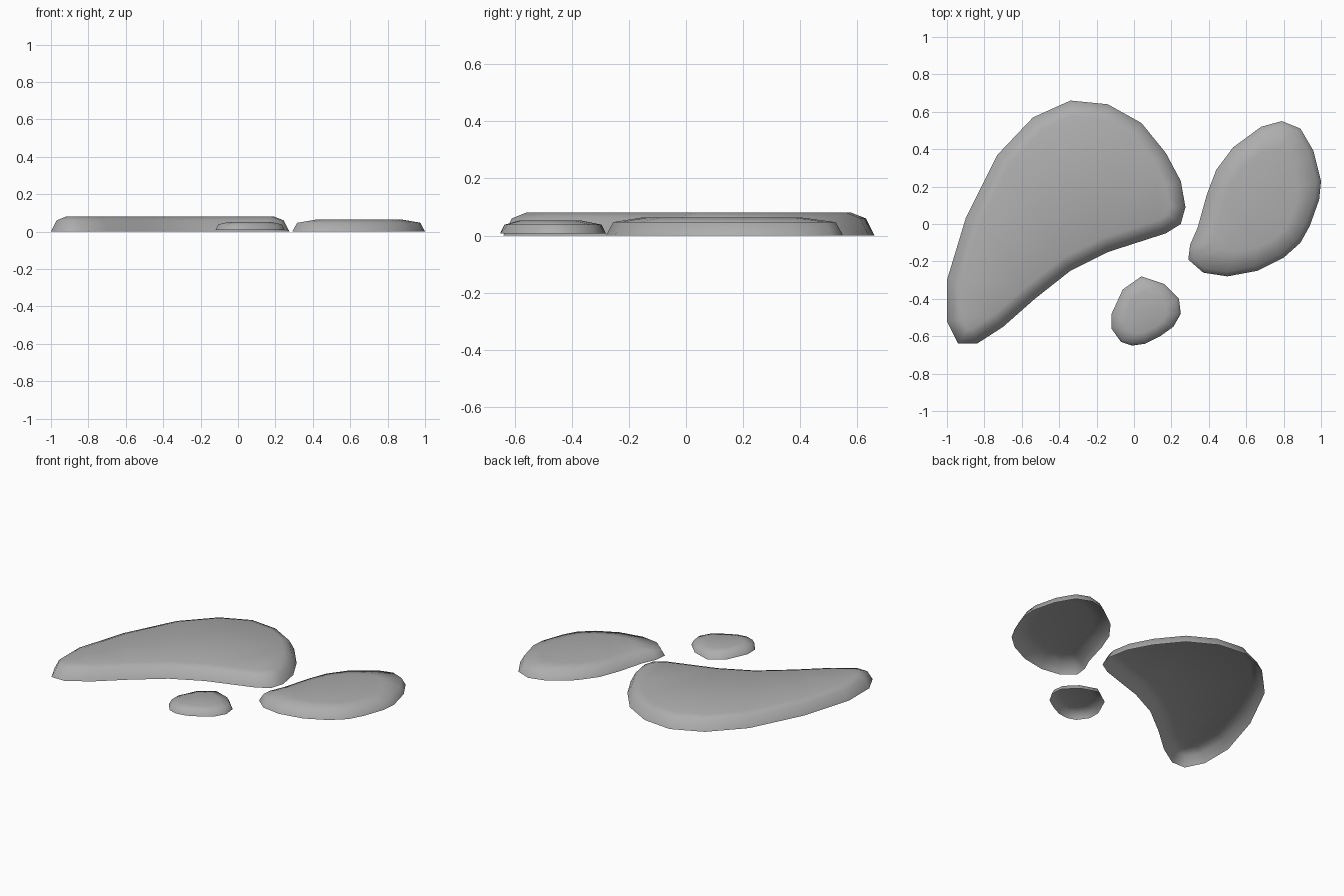
import bpy
import bmesh
import math
from mathutils import Vector

default_cube = bpy.data.objects.get("Cube")
if default_cube:
    bpy.data.objects.remove(default_cube, do_unlink=True)

# Single stone colour
stone_grey = bpy.data.materials.new("stone grey")
stone_grey.use_nodes = True
colour = (0.42, 0.42, 0.42, 1.0)
stone_grey.diffuse_color = colour
stone_grey.node_tree.nodes["Principled BSDF"].inputs["Base Color"].default_value = colour


def inset_outline(points, distance):
    """Move a clockwise outline inward by an even distance."""
    result = []
    count = len(points)
    for i, point in enumerate(points):
        before = (point - points[i - 1]).normalized()
        after = (points[(i + 1) % count] - point).normalized()
        normal_a = Vector((before.y, -before.x))
        normal_b = Vector((after.y, -after.x))
        mitre = (normal_a + normal_b) / (1.0 + normal_a.dot(normal_b))
        result.append(point + mitre * distance)
    return result


def shrink_outline(points, factor):
    """Scale an outline toward its middle."""
    middle = sum(points, Vector((0, 0))) / len(points)
    return [middle + (point - middle) * factor for point in points]


def build_stone(name, outline, base, shoulder, crown, lean, crown_inset=None, crown_scale=None):
    """Open-bottomed slab: leaning wall, rounded shoulder and flat crown."""
    foot = [Vector(p) for p in outline]
    edge = inset_outline(foot, lean)
    if crown_inset:
        top = inset_outline(foot, crown_inset)
    else:
        top = shrink_outline(edge, crown_scale)

    bm = bmesh.new()
    rings = []
    for points, height in ((foot, base), (edge, shoulder), (top, crown)):
        rings.append([bm.verts.new((p.x, p.y, height)) for p in points])
    count = len(foot)
    for lower, upper in zip(rings, rings[1:]):
        for i in range(count):
            j = (i + 1) % count
            bm.faces.new((lower[j], lower[i], upper[i], upper[j]))
    cap = bm.faces.new(list(reversed(rings[-1])))
    bmesh.ops.triangulate(bm, faces=[cap])

    mesh = bpy.data.meshes.new(name)
    bm.to_mesh(mesh)
    bm.free()
    mesh.materials.append(stone_grey)
    stone = bpy.data.objects.new(name, mesh)
    bpy.context.collection.objects.link(stone)

    # Smooth shading over the rounded shoulder
    bpy.ops.object.select_all(action='DESELECT')
    stone.select_set(True)
    bpy.context.view_layer.objects.active = stone
    bpy.ops.object.shade_smooth_by_angle(angle=math.radians(80))
    return stone


# Outlines run clockwise as seen from above
large_outline = [
    (-.34, .66), (-.14, .64), (.04, .54), (.17, .38), (.25, .23), (.275, .09),
    (.25, 0), (.17, -.05), (-.14, -.15), (-.34, -.25), (-.53, -.4), (-.7, -.55),
    (-.84, -.64), (-.94, -.64), (-1, -.52), (-1, -.3), (-.9, .03), (-.73, .37),
    (-.54, .57)]
medium_outline = [
    (.79, .55), (.89, .51), (.96, .39), (1, .23), (.99, .13), (.94, -.01),
    (.89, -.1), (.8, -.18), (.66, -.25), (.5, -.28), (.37, -.26), (.29, -.19),
    (.3, -.11), (.34, -.02), (.39, .16), (.44, .29), (.53, .41), (.68, .52)]
small_outline = [
    (.04, -.28), (.16, -.32), (.24, -.4), (.25, -.48), (.21, -.55), (.14, -.6),
    (.06, -.64), (-.01, -.65), (-.07, -.63), (-.12, -.56), (-.12, -.48), (-.06, -.35)]

build_stone("large_stone", large_outline, 0, .06, .08, .03, crown_inset=.08)
build_stone("medium_stone", medium_outline, 0, .047, .064, .025, crown_scale=.7)
build_stone("small_stone", small_outline, .008, .038, .052, .014, crown_scale=.65)
